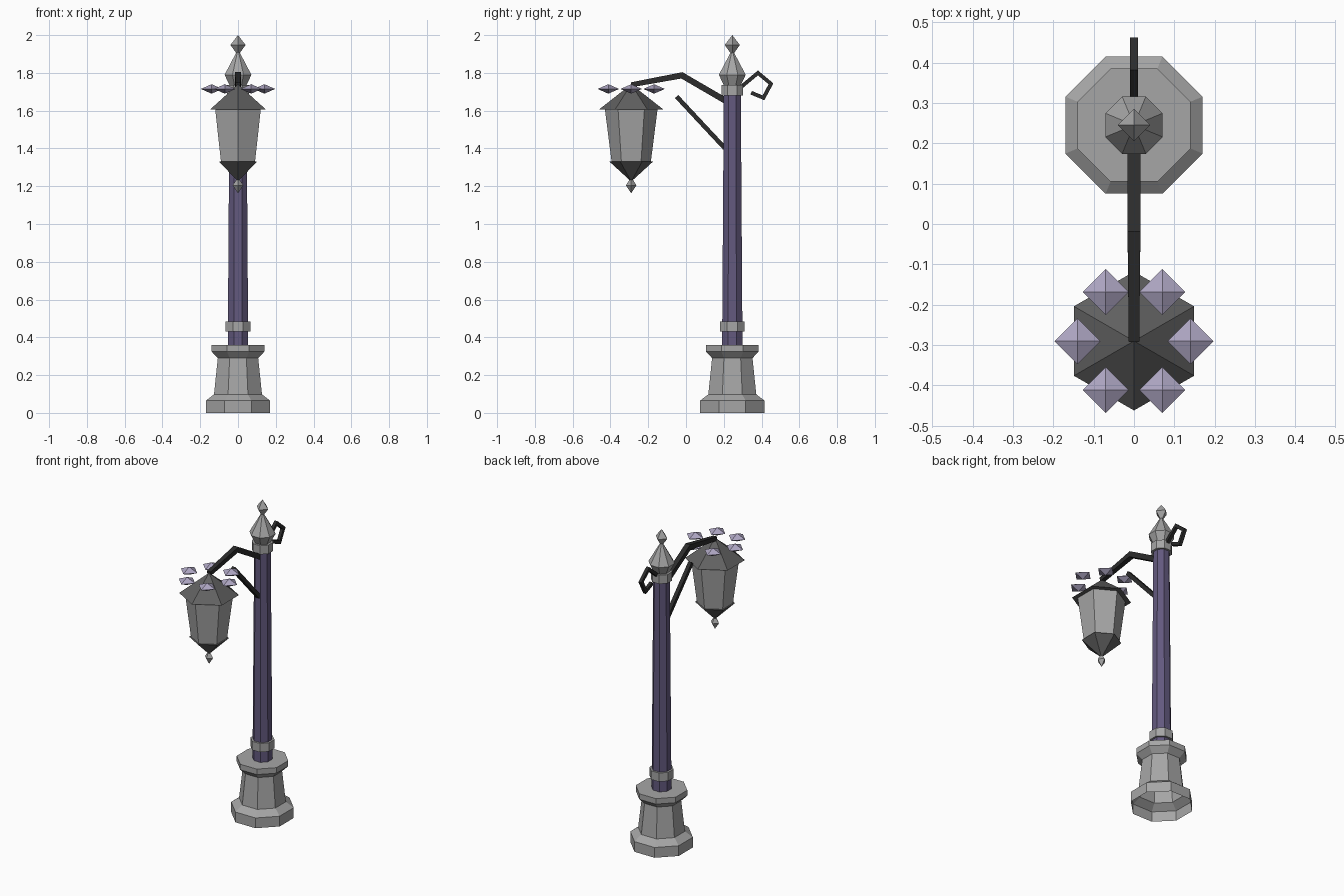
import bpy, bmesh, math
from mathutils import Vector

if "Cube" in bpy.data.objects:
    bpy.data.objects.remove(bpy.data.objects["Cube"])


def material(name, col):
    m = bpy.data.materials.new(name)
    m.diffuse_color = (*col, 1)
    m.use_nodes = True
    m.node_tree.nodes["Principled BSDF"].inputs["Base Color"].default_value = m.diffuse_color
    return m


STONE = material("grey stone", (0.38, 0.38, 0.38))
PURPLE = material("purple paint", (0.125, 0.10, 0.21))
IRON = material("black iron", (0.025, 0.025, 0.025))
ROOF = material("dark grey metal", (0.12, 0.12, 0.12))
GLASS = material("grey glass", (0.38, 0.38, 0.38))
LILAC = material("pale lilac", (0.42, 0.38, 0.54))

POST_Y, LAMP_Y = 0.245, -0.29


def finish(name, bm, mat):
    bmesh.ops.recalc_face_normals(bm, faces=bm.faces)
    me = bpy.data.meshes.new(name)
    bm.to_mesh(me)
    bm.free()
    me.materials.append(mat)
    ob = bpy.data.objects.new(name, me)
    bpy.context.collection.objects.link(ob)
    return ob


def lathe(name, profile, sides, mat, x=0, y=0, turn=0, caps=(True, True)):
    """Faceted turning from (corner radius, height) points; radius 0 makes a tip."""
    bm = bmesh.new()
    rings = []
    for r, z in profile:
        n = 1 if r == 0 else sides
        rings.append([bm.verts.new((x + r * math.cos(turn + math.tau * i / sides),
                                    y + r * math.sin(turn + math.tau * i / sides), z))
                      for i in range(n)])
    for a, b in zip(rings, rings[1:]):
        for i in range(sides):
            j = (i + 1) % sides
            quad = [a[i % len(a)], a[j % len(a)], b[j % len(b)], b[i % len(b)]]
            bm.faces.new(list(dict.fromkeys(quad)))
    for ring, cap in ((rings[0], caps[0]), (rings[-1], caps[1])):
        if cap and len(ring) > 2:
            bm.faces.new(ring)
    return finish(name, bm, mat)


def octagon(name, profile, mat, caps=(True, True)):
    """Eight-sided part on the post axis, radii measured to the flats."""
    k = 1 / math.cos(math.pi / 8)
    return lathe(name, [(r * k, z) for r, z in profile], 8, mat, y=POST_Y,
                 turn=math.pi / 8, caps=caps)


def bar(name, pts, mat):
    """Square bar along (y, z, half thickness) points with mitred corners."""
    bm = bmesh.new()
    rings = []
    for i, (y, z, h) in enumerate(pts):
        p = Vector((y, z))
        dirs = []
        if i > 0:
            dirs.append((p - Vector(pts[i - 1][:2])).normalized())
        if i < len(pts) - 1:
            dirs.append((Vector(pts[i + 1][:2]) - p).normalized())
        t = sum(dirs, Vector((0, 0))).normalized()
        n = Vector((-t.y, t.x)) * h / max(0.4, t.dot(dirs[0]))
        rings.append([bm.verts.new((sx * h, y + s * n.x, z + s * n.y))
                      for sx, s in ((-1, -1), (1, -1), (1, 1), (-1, 1))])
    for a, b in zip(rings, rings[1:]):
        for i in range(4):
            bm.faces.new((a[i], a[(i + 1) % 4], b[(i + 1) % 4], b[i]))
    bm.faces.new(rings[0])
    bm.faces.new(rings[-1])
    return finish(name, bm, mat)


# Post: stone base, shaft, collars and top ornament
octagon("base", [(0.17, 0), (0.17, 0.065), (0.127, 0.098), (0.107, 0.29),
                 (0.14, 0.325), (0.14, 0.36)], STONE, caps=(False, True))
octagon("shaft", [(0.054, 0.36), (0.045, 1.70)], PURPLE)
octagon("lower_collar", [(0.065, 0.43), (0.065, 0.485)], STONE)
octagon("upper_collar", [(0.058, 1.68), (0.058, 1.735)], STONE)
octagon("finial", [(0.045, 1.735), (0.071, 1.79), (0.008, 1.91)], STONE)
lathe("finial_tip", [(0.006, 1.90), (0.04, 1.948), (0, 2.0)], 4, STONE, y=POST_Y)

# Iron arm, brace and rear scroll
bar("arm", [(0.205, 1.655, 0.016), (-0.022, 1.787, 0.016), (LAMP_Y, 1.737, 0.013)], IRON)
bar("brace", [(0.205, 1.402, 0.012), (-0.05, 1.675, 0.012)], IRON)
bar("scroll", [(0.295, 1.728, 0.010), (0.381, 1.80, 0.010), (0.45, 1.742, 0.010),
               (0.41, 1.668, 0.010), (0.345, 1.695, 0.010)], IRON)

# Six-sided lantern
T = math.pi / 6
lathe("lantern_roof", [(0.172, 1.605), (0, 1.74)], 6, ROOF, y=LAMP_Y, turn=T)
lathe("lantern_glass", [(0.104, 1.33), (0.139, 1.605)], 6, GLASS, y=LAMP_Y, turn=T)
lathe("lantern_cup", [(0.008, 1.232), (0.115, 1.33)], 6, ROOF, y=LAMP_Y, turn=T)
lathe("lantern_drop", [(0.008, 1.236), (0.028, 1.205), (0, 1.163)], 4, STONE, y=LAMP_Y)

# Ring of floating diamonds around the roof
for i in range(6):
    a = math.tau * i / 6
    lathe(f"diamond_{i + 1}", [(0, 1.69), (0.057, 1.715), (0, 1.74)], 4, LILAC,
          x=0.14 * math.cos(a), y=LAMP_Y + 0.14 * math.sin(a))
